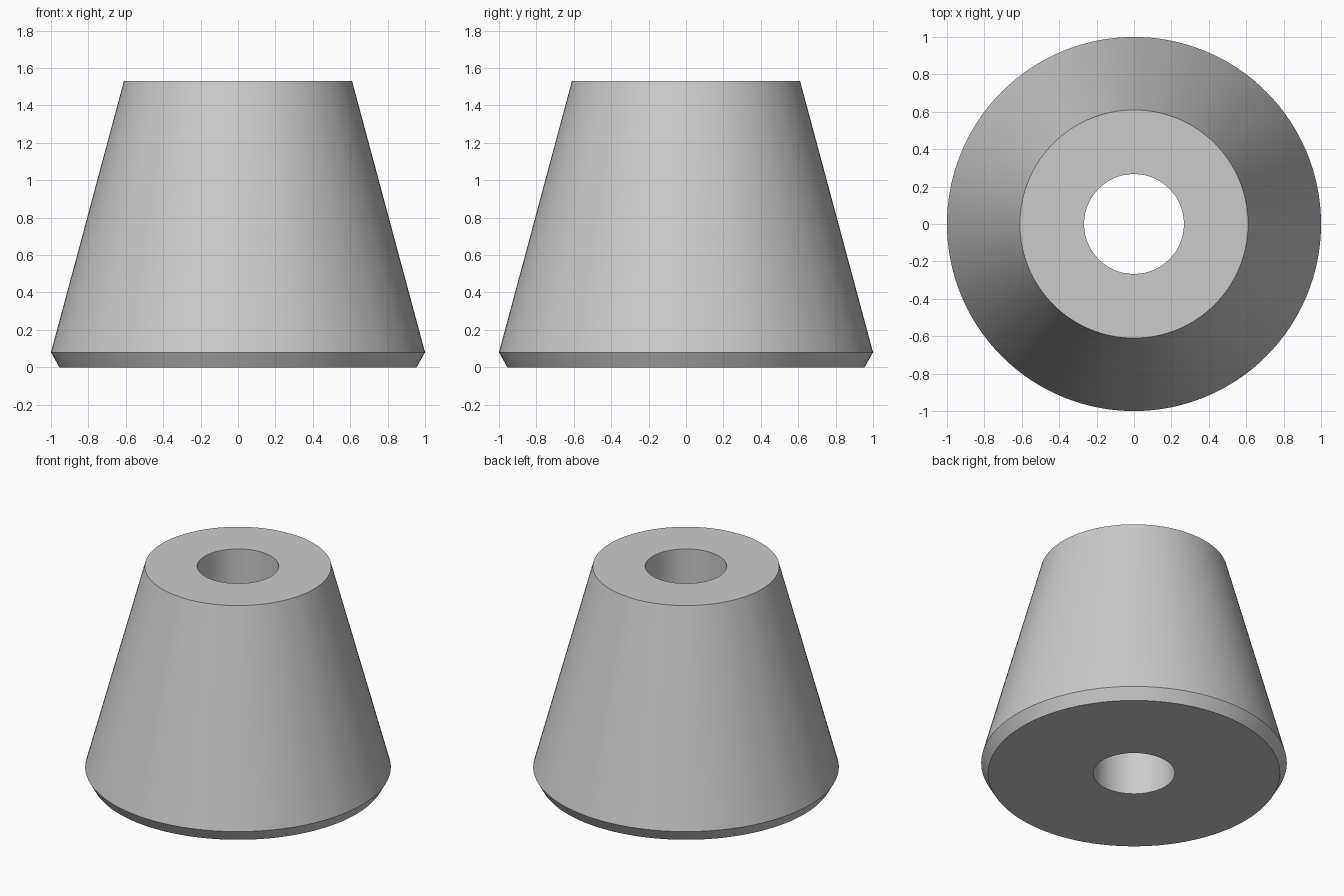
import bpy
import bmesh
from math import cos, sin, tau

cube = bpy.data.objects.get("Cube")
if cube:
    bpy.data.objects.remove(cube, do_unlink=True)

SIDES = 128
HOLE, HEIGHT = 0.267, 1.53

# Plain grey material
grey = bpy.data.materials.new("plain grey")
grey.use_nodes = True
colour = (0.6, 0.6, 0.6, 1)
grey.diffuse_color = colour
grey.node_tree.nodes["Principled BSDF"].inputs["Base Color"].default_value = colour


def lathe(name, profile, material):
    """Revolve a closed (radius, height) profile around the z axis."""
    bm = bmesh.new()
    rings = [[bm.verts.new((r * cos(tau * i / SIDES), r * sin(tau * i / SIDES), z))
              for i in range(SIDES)] for r, z in profile]
    for a, b in zip(rings, rings[1:] + rings[:1]):
        for i in range(SIDES):
            j = (i + 1) % SIDES
            bm.faces.new((a[i], a[j], b[j], b[i]))
    bmesh.ops.recalc_face_normals(bm, faces=bm.faces)
    mesh = bpy.data.meshes.new(name)
    bm.to_mesh(mesh)
    bm.free()
    mesh.materials.append(material)
    obj = bpy.data.objects.new(name, mesh)
    bpy.context.collection.objects.link(obj)
    return obj


# Tapered body with a chamfered foot and a straight through hole
body = lathe("tapered_bushing", [(HOLE, 0), (0.955, 0), (1, 0.08),
                                 (0.61, HEIGHT), (HOLE, HEIGHT)], grey)
bpy.ops.object.select_all(action="DESELECT")
body.select_set(True)
bpy.context.view_layer.objects.active = body
bpy.ops.object.shade_smooth_by_angle(angle=0.5)
